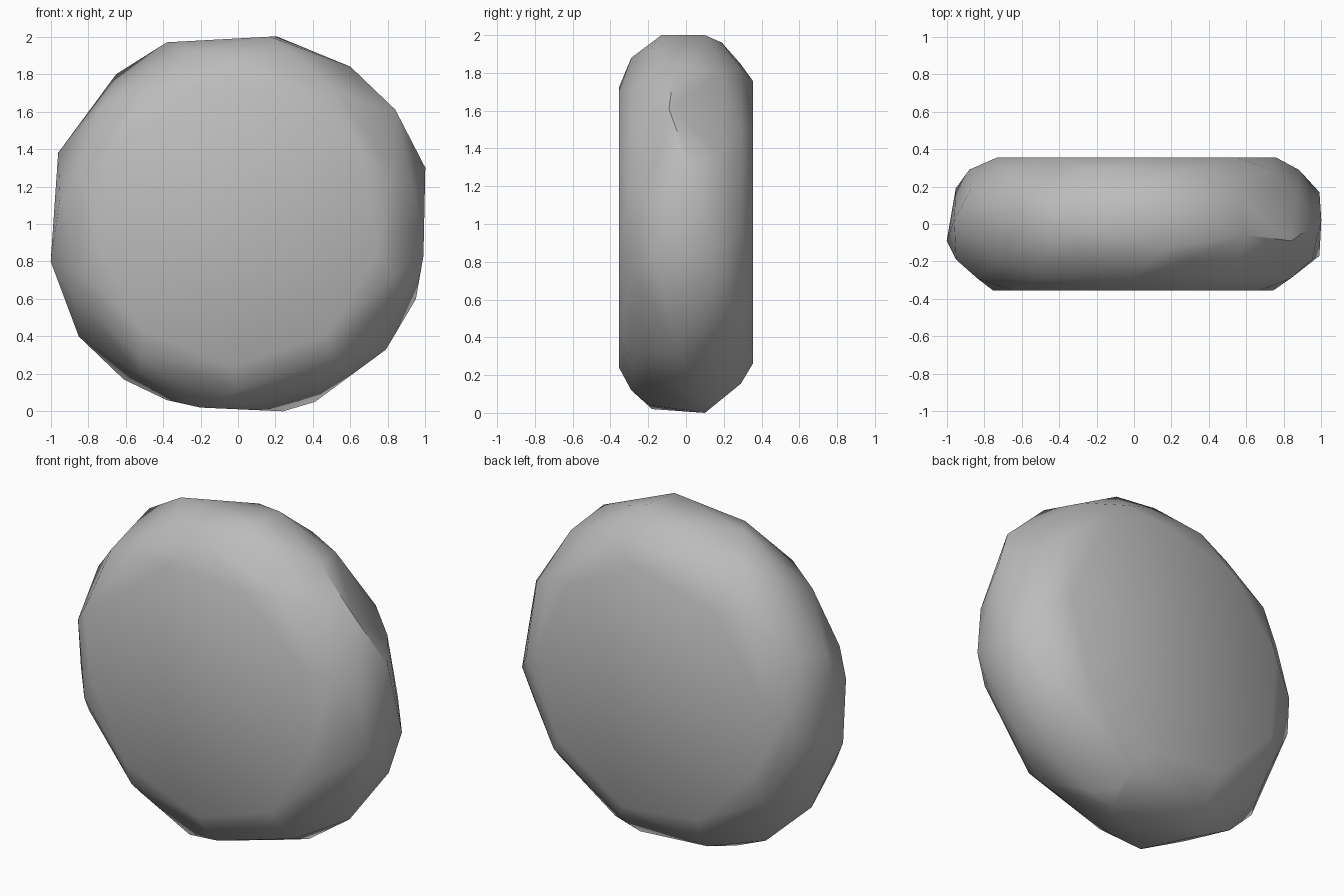
import bpy
import bmesh
from math import cos, sin, radians, tau

cube = bpy.data.objects.get("Cube")
if cube:
    bpy.data.objects.remove(cube, do_unlink=True)

# Uneven outer rim of the pebble: x, y, z of each corner
RIM = [
    (0.21, 0.1, 2.0), (0.17, -0.13, 2.0), (0.6, -0.06, 1.84),
    (0.84, -0.09, 1.61), (1.0, 0.02, 1.3), (0.99, -0.17, 0.83),
    (0.99, 0.17, 0.83), (0.95, 0.1, 0.6), (0.79, -0.05, 0.33),
    (0.41, 0.1, 0.05), (0.24, 0.1, 0.0), (-0.2, -0.18, 0.02),
    (-0.38, 0.05, 0.06), (-0.61, 0.1, 0.17), (-0.85, 0.0, 0.4),
    (-1.0, -0.09, 0.8), (-0.96, 0.02, 1.38), (-0.65, 0.07, 1.8),
    (-0.38, -0.01, 1.97),
]


def ring(radius, depth, sides, turn):
    """Corners of a polygon that faces the front, around the middle of the disc."""
    angles = [tau * i / sides + radians(turn) for i in range(sides)]
    return [(radius * cos(a), depth, 1 + radius * sin(a)) for a in angles]


def make_material(name, colour):
    mat = bpy.data.materials.new(name)
    mat.use_nodes = True
    mat.diffuse_color = colour
    mat.node_tree.nodes["Principled BSDF"].inputs["Base Color"].default_value = colour
    return mat


# Rounded shoulders and the two flat faces, turned differently front and back
corners = list(RIM)
for side, turn in ((-1, 8), (1, 24)):
    corners += ring(0.96, side * 0.19, 11, turn)
    corners += ring(0.88, side * 0.29, 10, turn + 10)
    corners += ring(0.76, side * 0.355, 9, turn + 20)

# Wrap the corners in one faceted stone skin
bm = bmesh.new()
for corner in corners:
    bm.verts.new(corner)
hull = bmesh.ops.convex_hull(bm, input=bm.verts)
loose = {v for v in hull["geom_interior"] + hull["geom_unused"]
         if isinstance(v, bmesh.types.BMVert)}
bmesh.ops.delete(bm, geom=list(loose), context="VERTS")
bmesh.ops.dissolve_limit(bm, angle_limit=radians(1), verts=bm.verts, edges=bm.edges)
bmesh.ops.recalc_face_normals(bm, faces=bm.faces)

mesh = bpy.data.meshes.new("pebble_disc")
bm.to_mesh(mesh)
bm.free()
mesh.materials.append(make_material("stone grey", (0.5, 0.5, 0.5, 1)))

# Soft shading over the shallow facets
pebble = bpy.data.objects.new("pebble_disc", mesh)
bpy.context.collection.objects.link(pebble)
bpy.context.view_layer.objects.active = pebble
pebble.select_set(True)
bpy.ops.object.shade_smooth_by_angle(angle=radians(40))
